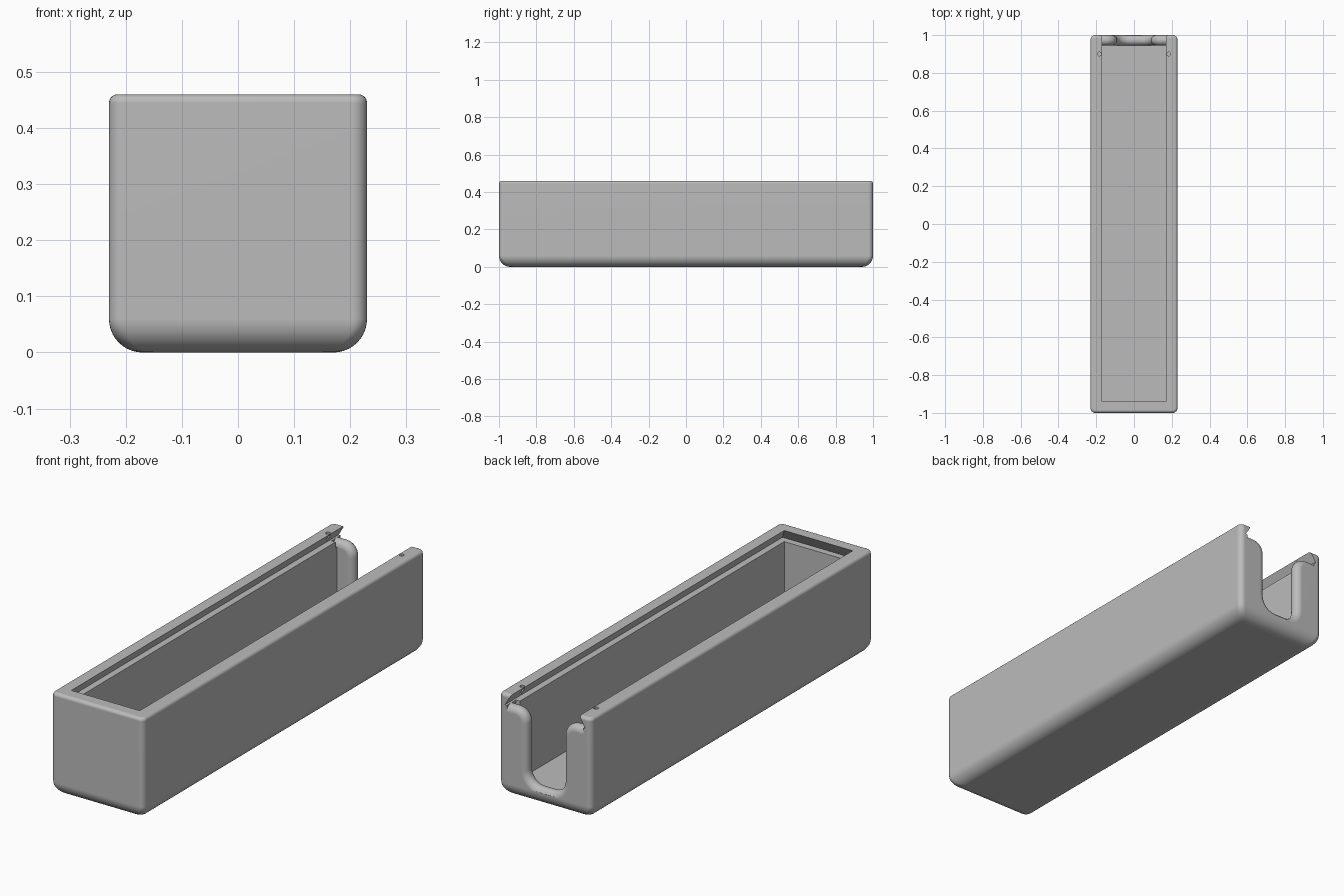
import bpy
import bmesh
from math import sin, cos, pi, sqrt

if "Cube" in bpy.data.objects:
    bpy.data.objects.remove(bpy.data.objects["Cube"], do_unlink=True)

HALF_X, HALF_Y, TOP = 0.23, 1.0, 0.46
IN_X, IN_FRONT, IN_BACK, FLOOR = 0.17, -0.94, 0.945, 0.06
LEDGE = 0.41

grey = bpy.data.materials.new("plain grey")
grey.use_nodes = True
colour = (0.5, 0.5, 0.5, 1)
grey.diffuse_color = colour
grey.node_tree.nodes["Principled BSDF"].inputs["Base Color"].default_value = colour


def loft(name, rings):
    """Closed solid through a list of matching point rings."""
    bm = bmesh.new()
    loops = [[bm.verts.new(p) for p in ring] for ring in rings]
    n = len(loops[0])
    for a, b in zip(loops, loops[1:]):
        for i in range(n):
            j = (i + 1) % n
            bm.faces.new((a[i], a[j], b[j], b[i]))
    bm.faces.new(loops[0][::-1])
    bm.faces.new(loops[-1])
    bmesh.ops.recalc_face_normals(bm, faces=bm.faces)
    mesh = bpy.data.meshes.new(name)
    bm.to_mesh(mesh)
    bm.free()
    mesh.materials.append(grey)
    obj = bpy.data.objects.new(name, mesh)
    bpy.context.collection.objects.link(obj)
    return obj


def rect(x, y0, y1, z):
    return [(-x, y0, z), (x, y0, z), (x, y1, z), (-x, y1, z)]


def rounded_rect(inset, radius, z, steps=6):
    pts = []
    cx, cy = HALF_X - inset - radius, HALF_Y - inset - radius
    for k, (sx, sy) in enumerate(((1, 1), (-1, 1), (-1, -1), (1, -1))):
        for i in range(steps + 1):
            a = (k + i / steps) * pi / 2
            pts.append((sx * cx + radius * cos(a), sy * cy + radius * sin(a), z))
    return pts


def notch_ring(y, grow, steps=8):
    """U outline with round bottom corners and flared shoulders."""
    w, low, r = 0.09, 0.08, 0.06
    side = []
    for i in range(steps + 1):
        a = i / steps * pi / 2
        side.append((w - r + (r + grow) * sin(a), low + r - (r + grow) * cos(a)))
    for i in range(steps + 1):
        a = i / steps * pi / 2
        side.append((w + r - (r - grow) * cos(a), LEDGE - r + (r - grow) * sin(a)))
    side += [(0.19, LEDGE - grow), (0.19, LEDGE + 0.015)]
    side = [(x, max(z, FLOOR + 0.002)) for x, z in side]
    return [(x, y, z) for x, z in side] + [(-x, y, z) for x, z in reversed(side)]


def cut(body, cutter):
    mod = body.modifiers.new("cut", "BOOLEAN")
    mod.operation = "DIFFERENCE"
    mod.solver = "EXACT"
    mod.object = cutter
    bpy.context.view_layer.objects.active = body
    bpy.ops.object.modifier_apply(modifier=mod.name)
    bpy.data.objects.remove(cutter, do_unlink=True)


# Outer body: large round at the bottom, small one at the rim
rings = []
for i in range(11):
    a = i / 10 * pi / 2
    rings.append(rounded_rect(0.06 * (1 - sin(a)), 0.025, 0.06 * (1 - cos(a))))
for i in range(6):
    a = i / 5 * pi / 2
    inset = 0.015 * (1 - cos(a))
    rings.append(rounded_rect(inset, 0.025 - inset, TOP - 0.015 * (1 - sin(a))))
body = loft("open_box", rings)

# Inner cavity
cut(body, loft("cavity_cutter", [rect(IN_X, IN_FRONT, IN_BACK, z) for z in (FLOOR, 0.5)]))

# Dovetail lid groove, open at the back
slope = 0.03 / (TOP - LEDGE)
groove = []
for z in (LEDGE, TOP + 0.02):
    out = (TOP - z) * slope
    groove.append(rect(IN_X + out, IN_FRONT - out, 1.1, z))
cut(body, loft("groove_cutter", groove))

# Thumb notch in the back wall, with rounded edges
mid, half = (IN_BACK + HALF_Y) / 2, (HALF_Y - IN_BACK) / 2
edge = half - 0.001
rings = [notch_ring(IN_BACK - 0.01, edge)]
for i in range(13):
    t = -cos(i / 12 * pi) * 0.9995
    rings.append(notch_ring(mid + half * t, min(edge, half * (1 - sqrt(1 - t * t)))))
rings.append(notch_ring(HALF_Y + 0.05, edge))
cut(body, loft("notch_cutter", rings))

# Small lid catch holes near the back of the rim
for side in (-1, 1):
    hole = [[(side * 0.183 + 0.01 * cos(i * pi / 8), 0.9 + 0.01 * sin(i * pi / 8), z)
             for i in range(16)] for z in (LEDGE + 0.005, 0.5)]
    cut(body, loft("catch_cutter", hole))

# Smooth rounds, crisp edges
bpy.ops.object.select_all(action="DESELECT")
body.select_set(True)
bpy.context.view_layer.objects.active = body
bpy.ops.object.shade_smooth_by_angle(angle=pi / 6)
weighted = body.modifiers.new("flat_faces", "WEIGHTED_NORMAL")
weighted.keep_sharp = True
